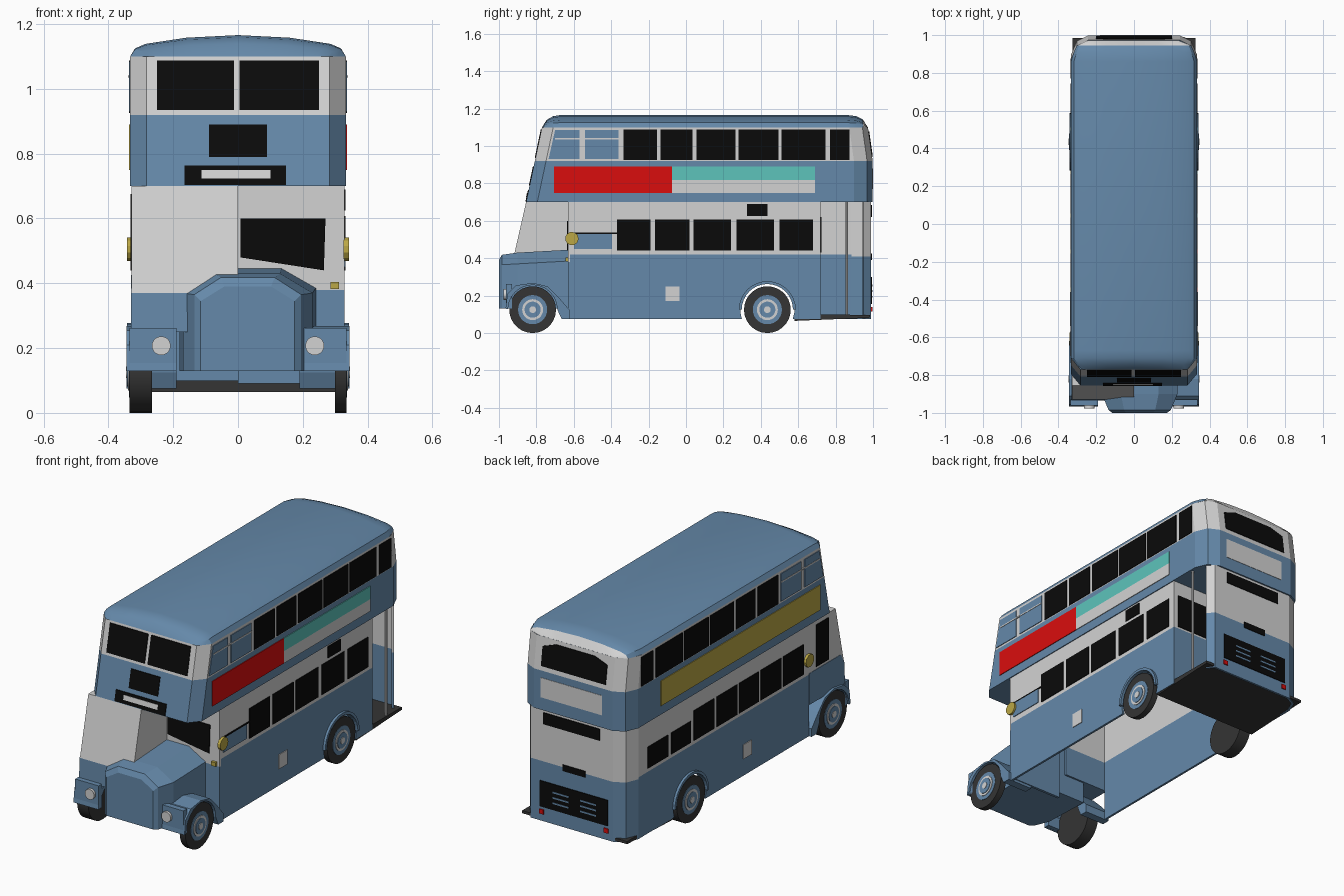
import bpy, bmesh, math
from mathutils import Vector

if "Cube" in bpy.data.objects:
    bpy.data.objects.remove(bpy.data.objects["Cube"])

# ---- colours
def mat(name, r, g, b):
    m = bpy.data.materials.new(name)
    m.diffuse_color = (r, g, b, 1)
    m.use_nodes = True
    m.node_tree.nodes["Principled BSDF"].inputs["Base Color"].default_value = m.diffuse_color
    return m

BLUE = mat("body_blue", .13, .25, .40)
WHITE = mat("off_white", .65, .65, .65)
BLACK = mat("window_black", .003, .003, .003)
RED = mat("red", .70, .004, .004)
TEAL = mat("teal", .11, .55, .50)
GOLD = mat("mustard", .50, .39, .06)
DARK = mat("dark_grey", .035, .035, .035)

# ---- helpers
def finish(name, bm, mats, rule=None):
    bmesh.ops.recalc_face_normals(bm, faces=bm.faces)
    if rule:
        for f in bm.faces:
            f.material_index = rule(f.calc_center_median())
    me = bpy.data.meshes.new(name)
    bm.to_mesh(me)
    bm.free()
    for m in mats:
        me.materials.append(m)
    ob = bpy.data.objects.new(name, me)
    bpy.context.collection.objects.link(ob)
    return ob

def loft(name, rings, mats, rule=None):
    bm = bmesh.new()
    vs = [[bm.verts.new(p) for p in r] for r in rings]
    n = len(rings[0])
    for a, b in zip(vs, vs[1:]):
        for i in range(n):
            j = (i + 1) % n
            bm.faces.new((a[i], a[j], b[j], b[i]))
    bm.faces.new(vs[0])
    bm.faces.new(vs[-1])
    return finish(name, bm, mats, rule)

def front_y(z):
    return -.855 + .2125 * (z - .70)

def rear_y(z):
    return .998 - .14 * max(0, z - .92)

SIDE = lambda u, v, d: (d, u, v)
FRONT = lambda u, v, d: (u, d, v)
PLAN = lambda u, v, d: (u, v, d)
SLOPE = lambda u, v, d: (u, front_y(v) - d, v)
REAR = lambda u, v, d: (u, rear_y(v) + d, v)

def prism(name, pts, place, a, b, m):
    return loft(name, [[place(u, v, d) for u, v in pts] for d in (a, b)], [m])

def rect(u0, u1, v0, v1):
    return [(u0, v0), (u1, v0), (u1, v1), (u0, v1)]

def cyl(name, loc, r, depth, axis, m, seg=28):
    bm = bmesh.new()
    bmesh.ops.create_cone(bm, cap_ends=True, segments=seg, radius1=r, radius2=r, depth=depth)
    q = Vector((0, 0, 1)).rotation_difference(Vector(axis))
    for v in bm.verts:
        v.co = q @ v.co + Vector(loc)
    return finish(name, bm, [m])

def arc(cy, cz, r, a0, a1, n=16):
    return [(cy + r * math.cos(math.radians(a0 + (a1 - a0) * i / n)),
             cz + r * math.sin(math.radians(a0 + (a1 - a0) * i / n))) for i in range(n + 1)]

# ---- upper deck: stacked outlines with chamfered corners
def outline(z, w=.333):
    f, r = front_y(z), rear_y(z)
    half = [(w - .05, f), (w, f + .06), (w, r - .10), (w - .03, r - .03), (w - .09, r)]
    return [(x, y, z) for x, y in half] + [(-x, y, z) for x, y in reversed(half)]

loft("upper_deck", [outline(z) for z in (.70, .92, 1.10)], [BLUE, WHITE],
     lambda c: 1 if .92 < c.z < 1.09 else 0)

# ---- domed roof
half = [(.333, 1.10), (.318, 1.125), (.285, 1.139), (.16, 1.158)]
section = half + [(0, 1.166)] + [(-x, z) for x, z in reversed(half)]
stations = [(-.77, .85, 0), (-.745, .92, .6), (-.71, 1, .9), (-.67, 1, 1), (.86, 1, 1),
            (.91, .955, .9), (.945, .91, .65), (.972, .73, 0)]
loft("roof", [[(x * s, y, 1.10 + (z - 1.10) * h) for x, z in section] for y, s, h in stations],
     [BLUE, WHITE], lambda c: 1 if c.y > .93 else 0)

# ---- lower deck walls with rear wheel arches
WY, WZ, FY = .435, .125, -.82
arch = list(reversed(arc(WY, WZ, .145, -20, 200)))
for s, name, y1 in ((1, "right", .72), (-1, "left", .89)):
    prism(name + "_lower_wall", [(-.62, .075)] + arch + [(y1, .075), (y1, .42), (-.62, .42)],
          SIDE, s * .316, s * .328, BLUE)
    prism(name + "_window_wall", rect(-.62, y1, .42, .70), SIDE, s * .316, s * .328, WHITE)
    prism(name + "_rear_arch_lip", arc(WY, WZ, .152, 0, 180) + arc(WY, WZ, .137, 180, 0),
          SIDE, s * .30, s * .342, BLUE)
    prism(name + "_indicator", arc(-.61, .505, .036, 0, 360, 11)[:-1], SIDE, s * .325, s * .342, GOLD)

# ---- rear wall wrapping round the closed corner
wrap = [(-.328, .89), (-.30, .958), (-.24, .99), (.27, .99), (.30, .95),
        (.29, .945), (.265, .978), (-.236, .978), (-.291, .949), (-.316, .885)]
prism("rear_lower", wrap, PLAN, .075, .41, BLUE)
prism("rear_upper", wrap, PLAN, .41, .70, WHITE)

# ---- open boarding platform, bulkhead and pole
loft("platform", [[(s * .325, .58, .065), (s * .325, .985, .082), (s * .325, .985, .097),
                   (s * .325, .58, .10)] for s in (-1, 1)], [DARK])
prism("bulkhead_lower", rect(.06, .325, .08, .42), FRONT, .705, .72, BLUE)
prism("bulkhead_upper", rect(.06, .325, .42, .70), FRONT, .705, .72, WHITE)
prism("bulkhead_window", rect(.10, .30, .43, .62), FRONT, .717, .724, BLACK)
cyl("platform_pole", (.315, .86, .395), .007, .61, (0, 0, 1), WHITE, 10)

# ---- side windows
def side_plates(name, spans, z0, z1, sides, x, m):
    for s in sides:
        for i, (a, b) in enumerate(spans):
            prism(f"{name}_{i}", rect(a, b, z0, z1), SIDE, s * (x - .003), s * (x + .004), m)

UP, LOW = .333, .328
side_plates("upper_window", [(-.335, -.155), (-.135, .035), (.055, .265), (.28, .495),
                             (.51, .745), (.77, .875)], .925, 1.088, (1, -1), UP, BLACK)
side_plates("upper_pale_window", [(-.54, -.36)], .93, 1.085, (1, -1), UP, BLUE)
for s in (1, -1):
    prism("upper_front_pane", [(-.735, .93), (-.57, .93), (-.57, 1.085), (-.70, 1.085)],
          SIDE, s * .330, s * .337, BLUE)
    prism("vent_rail", rect(-.70, -.36, 1.035, 1.042), SIDE, s * .331, s * .339, WHITE)
side_plates("lower_window", [(-.37, -.19), (-.165, .02), (.04, .24), (.27, .47), (.50, .68)],
            .44, .608, (1,), LOW, BLACK)
side_plates("lower_pale_window", [(-.60, -.395)], .45, .53, (1,), LOW, BLUE)
side_plates("window_top_line", [(-.61, -.37)], .53, .538, (1,), LOW, BLACK)
side_plates("route_box", [(.325, .435)], .625, .69, (1,), LOW, BLACK)
side_plates("filler_panel", [(-.11, -.035)], .17, .25, (1, -1), LOW, WHITE)
side_plates("left_window", [(-.57, -.39), (-.37, -.19), (-.17, .0), (.02, .20), (.22, .40)],
            .44, .608, (-1,), LOW, BLACK)
side_plates("left_rear_window", [(.43, .60), (.63, .81)], .44, .56, (-1,), LOW, BLACK)

# ---- side advertising panels
side_plates("red_panel", [(-.705, -.075)], .75, .89, (1,), UP, RED)
side_plates("teal_panel", [(-.075, .69)], .818, .89, (1,), UP, TEAL)
side_plates("white_panel", [(-.075, .69)], .75, .818, (1,), UP, WHITE)
side_plates("mustard_panel", [(-.71, .70)], .75, .89, (-1,), UP, GOLD)

# ---- upper front windows and blinds
for a, b in ((-.25, -.013), (.005, .25)):
    prism("upper_front_window", rect(a, b, .935, 1.088), SLOPE, -.003, .004, BLACK)
prism("number_blind", rect(-.09, .09, .79, .89), SLOPE, -.003, .004, BLACK)
prism("destination_blind", rect(-.165, .148, .704, .764), SLOPE, -.003, .004, BLACK)
prism("destination_strip", rect(-.112, .10, .724, .75), SLOPE, -.001, .006, WHITE)

# ---- rear fittings
prism("rear_upper_window", [(-.2, .945), (.2, .945), (.2, 1.05), (.12, 1.078), (-.12, 1.078), (-.2, 1.05)],
      REAR, -.003, .004, BLACK)
prism("rear_panel", rect(-.18, .2, .77, .88), REAR, -.003, .002, WHITE)
def rear_plate(name, u0, u1, v0, v1, m, d=.994):
    prism(name, rect(u0, u1, v0, v1), FRONT, .988, d, m)
rear_plate("rear_lower_window", -.16, .19, .62, .685, BLACK)
rear_plate("rear_handle_slot", -.07, .07, .39, .425, BLACK)
rear_plate("rear_grille", -.21, .21, .155, .30, BLACK)
for x in (-.10, .07):
    for z in (.19, .22, .25):
        rear_plate("grille_slat", x - .04, x + .06, z, z + .009, BLUE, .996)
for x in (-.20, .20):
    rear_plate("tail_lamp", x - .013, x + .013, .115, .14, RED, .996)

# ---- driver's half cab
prism("cab", [(-.93, .37), (-.855, .70), (-.62, .70), (-.62, .42), (-.80, .42)], SIDE, -.328, 0, WHITE)
prism("cab_base", [(-.935, .25), (-.93, .37), (-.90, .425), (-.62, .425), (-.62, .25)],
      SIDE, -.33, -.05, BLUE)
side_plates("cab_door_window", [(-.79, -.68)], .44, .675, (-1,), LOW, BLACK)

# ---- front bulkhead beside the cab
prism("front_bulkhead_lower", rect(0, .328, .09, .38), FRONT, -.63, -.615, BLUE)
prism("front_bulkhead_upper", rect(0, .328, .38, .70), FRONT, -.63, -.615, WHITE)
prism("front_bulkhead_window", [(.007, .48), (.265, .44), (.27, .60), (.007, .60)],
      FRONT, -.635, -.627, BLACK)
prism("small_marker", rect(.285, .312, .382, .404), FRONT, -.645, -.625, GOLD)

# ---- bonnet
def bonnet_ring(y, w, zs, zt, cx=.03):
    return [(cx + k * w, y, z) for k, z in
            ((-1, .13), (-1, zs), (-.5, zt), (.5, zt), (1, zs), (1, .13))]
loft("bonnet", [bonnet_ring(*s) for s in ((-1.0, .145, .345, .39), (-.985, .165, .365, .418),
     (-.90, .20, .37, .43), (-.63, .21, .385, .445))], [BLUE])

# ---- front wings and headlamps
wing = [(-.965, .13), (-.955, .21), (-.91, .255), (-.82, .268), (-.74, .25), (-.68, .19),
        (-.62, .12), (-.62, .075), (-.665, .075)] + arc(FY, WZ, .132, 0, 178, 12)
for s in (1, -1):
    prism("front_wing", wing, SIDE, s * .19, s * .344, BLUE)
    prism("wing_valance", rect(s * .19, s * .335, .13, .262), FRONT, -.962, -.93, BLUE)
    cyl("headlamp", (s * .237, -.966, .207), .029, .02, (0, 1, 0), WHITE, 20)

# ---- wheels: tyre with stepped hub discs
for s in (1, -1):
    for y in (FY, WY):
        w = .07 if s < 0 else .035
        cyl("tyre", (s * (.335 - w / 2), y, WZ), .125, w, (1, 0, 0), DARK)
        for i, (r, m) in enumerate(((.078, BLUE), (.056, WHITE), (.043, BLUE), (.018, WHITE))):
            cyl("hub_disc", (s * (.333 + .003 * i), y, WZ), r, .008, (1, 0, 0), m)

# ---- smooth the rounded parts, keep edges sharp
bpy.ops.object.select_all(action='DESELECT')
for ob in bpy.data.objects:
    if ob.name.startswith(("roof", "tyre", "hub", "headlamp", "platform_pole")):
        ob.select_set(True)
        bpy.context.view_layer.objects.active = ob
bpy.ops.object.shade_smooth_by_angle()
